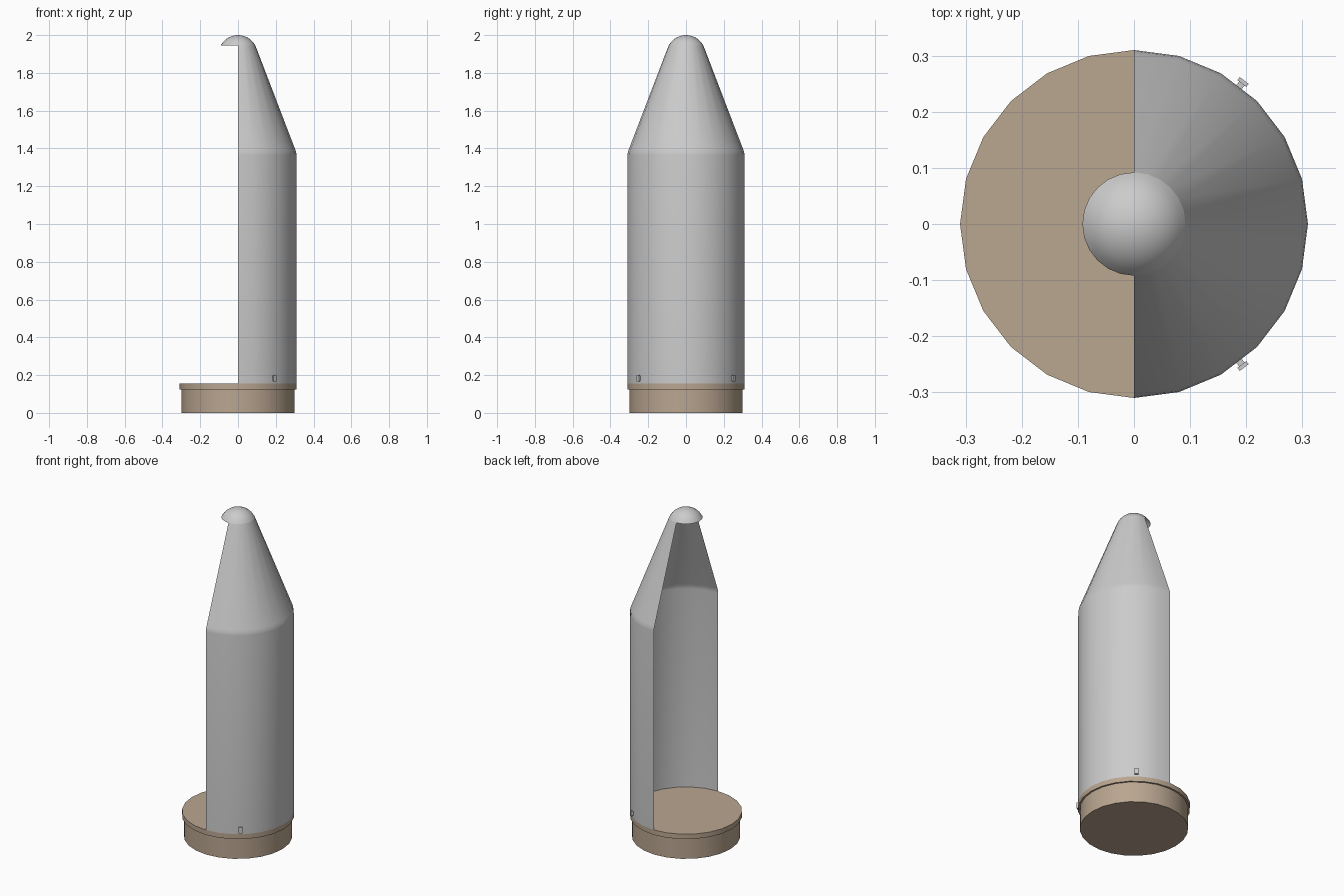
import bpy, bmesh, math
from mathutils import Matrix

if "Cube" in bpy.data.objects:
    bpy.data.objects.remove(bpy.data.objects["Cube"])

SIDES = 24


def finish(name, bm, mat=None, angle=30):
    bmesh.ops.remove_doubles(bm, verts=bm.verts[:], dist=1e-5)
    me = bpy.data.meshes.new(name)
    bm.to_mesh(me)
    bm.free()
    ob = bpy.data.objects.new(name, me)
    bpy.context.collection.objects.link(ob)
    if mat:
        me.materials.append(mat)
    bpy.ops.object.select_all(action='DESELECT')
    ob.select_set(True)
    bpy.context.view_layer.objects.active = ob
    bpy.ops.object.shade_smooth_by_angle(angle=math.radians(angle))
    return ob


def lathe(name, profile, start=0.0, sweep=360, mat=None, caps=False):
    """Spin an (r, z) profile, listed bottom to top, around z."""
    bm = bmesh.new()
    steps = round(SIDES * sweep / 360)
    rings = []
    for i in range(steps + 1):
        a = math.radians(start + sweep * i / steps)
        rings.append([bm.verts.new((r * math.cos(a), r * math.sin(a), z)) for r, z in profile])
    for a, b in zip(rings, rings[1:]):
        for j in range(len(profile) - 1):
            quad = [a[j], b[j], b[j + 1], a[j + 1]]
            if profile[j + 1][0] == 0:
                quad = quad[:3]
            bm.faces.new(quad)
    if caps:
        bm.faces.new([r[0] for r in reversed(rings[:-1])])
        bm.faces.new([r[-1] for r in rings[:-1]])
    return finish(name, bm, mat)


tan = bpy.data.materials.new("tan")
tan.diffuse_color = (0.49, 0.38, 0.28, 1)
tan.use_nodes = True
tan.node_tree.nodes["Principled BSDF"].inputs["Base Color"].default_value = tan.diffuse_color

# Base plate with overhanging lip
lathe("base", [(0.30, 0), (0.30, 0.125), (0.31, 0.125), (0.31, 0.155)], mat=tan, caps=True)

# Half shell: cylinder, softened shoulder, cone
lathe("fairing_half", [(0.31, 0.155), (0.31, 1.365), (0.308, 1.38), (0.302, 1.397), (0.092, 1.945)],
      start=-90, sweep=180)

# Full round nose cap
r, h = 0.092, 0.055
R = (r * r + h * h) / (2 * h)
a0 = math.asin((R - h) / R)
cap = []
for i in range(7):
    a = a0 + (math.pi / 2 - a0) * i / 6
    cap.append((R * math.cos(a) if i < 6 else 0, 2 - R + R * math.sin(a)))
lathe("nose_cap", cap)

# Latches on the two shell faces: stem and outer plate
for side, name in ((1, "latch_back"), (-1, "latch_front")):
    bm = bmesh.new()
    spin = Matrix.Rotation(math.radians(52.5 * side), 4, 'Z')
    for x, size in ((0.311, (0.012, 0.012, 0.024)), (0.319, (0.007, 0.02, 0.036))):
        bmesh.ops.create_cube(bm, size=1, matrix=spin @ Matrix.Translation((x, 0, 0.183))
                              @ Matrix.Diagonal((*size, 1)))
    finish(name, bm)
